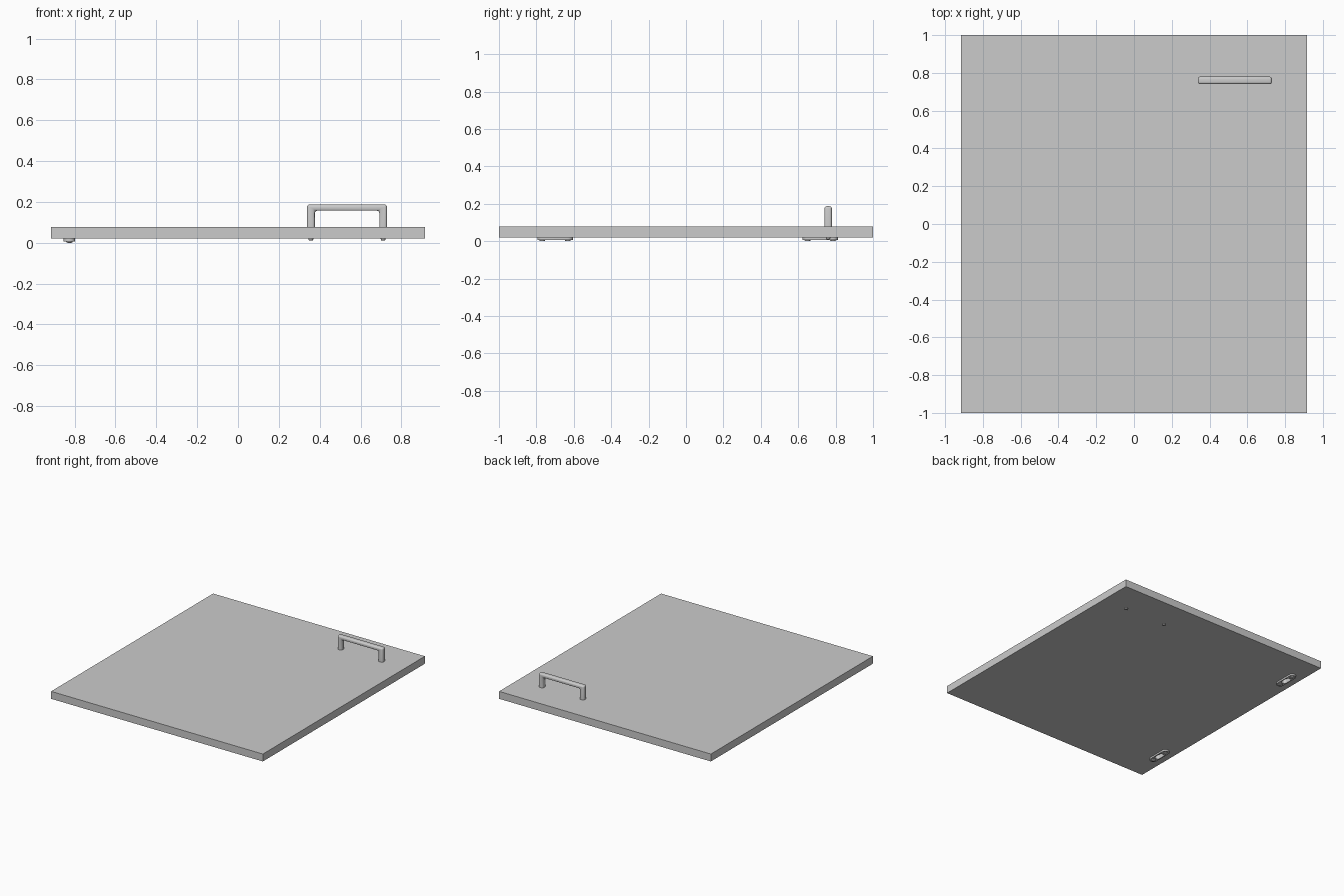
import bpy, bmesh, math

if "Cube" in bpy.data.objects:
    bpy.data.objects.remove(bpy.data.objects["Cube"])

def finish(name, bm, smooth=True):
    bmesh.ops.recalc_face_normals(bm, faces=bm.faces)
    me = bpy.data.meshes.new(name)
    bm.to_mesh(me)
    bm.free()
    ob = bpy.data.objects.new(name, me)
    bpy.context.collection.objects.link(ob)
    if smooth:
        bpy.ops.object.select_all(action='DESELECT')
        ob.select_set(True)
        bpy.context.view_layer.objects.active = ob
        bpy.ops.object.shade_smooth_by_angle(angle=math.radians(35))
    return ob

def prism(points, vec):
    bm = bmesh.new()
    face = bm.faces.new([bm.verts.new(p) for p in points])
    new = bmesh.ops.extrude_face_region(bm, geom=[face])['geom']
    bmesh.ops.translate(bm, vec=vec, verts=[v for v in new if isinstance(v, bmesh.types.BMVert)])
    return bm

def capsule(x, y, z, width, length, height):
    # stadium outline running along y
    r, pts = width / 2, []
    for sign, start in ((1, 0), (-1, math.pi)):
        for i in range(13):
            a = start + math.pi * i / 12
            pts.append((x + r * math.cos(a), y + sign * (length / 2 - r) + r * math.sin(a), z))
    return prism(pts, (0, 0, height))

def screw(name, x, y, z_low, z_high, r):
    # domed head facing down
    bm = bmesh.new()
    prof = [(0, z_low), (r * .6, z_low), (r * .9, z_low + (z_high - z_low) * .3), (r, z_high), (0, z_high)]
    vs = [bm.verts.new((x + a, y, z)) for a, z in prof]
    es = [bm.edges.new(p) for p in zip(vs, vs[1:])]
    bmesh.ops.spin(bm, geom=vs + es, cent=(x, y, 0), axis=(0, 0, 1), angle=2 * math.pi, steps=20)
    bmesh.ops.remove_doubles(bm, verts=bm.verts, dist=1e-5)
    return finish(name, bm)

def cut(ob, cutter):
    mod = ob.modifiers.new("slot", 'BOOLEAN')
    mod.operation = 'DIFFERENCE'
    mod.solver = 'EXACT'
    mod.object = cutter
    cutter.hide_render = True
    cutter.hide_viewport = True

# door panel
W, L, Z0, Z1 = 0.915, 1.0, 0.02, 0.078
panel = finish("door_panel", prism([(-W, -L, Z0), (W, -L, Z0), (W, L, Z0), (-W, L, Z0)], (0, 0, Z1 - Z0)), False)

# bar handle: U profile with rounded edges
xa, xb, top, leg, bar = 0.338, 0.73, 0.187, 0.038, 0.03
outline = [(xa, Z1), (xa + leg, Z1), (xa + leg, top - bar), (xb - leg, top - bar),
           (xb - leg, Z1), (xb, Z1), (xb, top), (xa, top)]
bm = prism([(x, 0.74, z) for x, z in outline], (0, 0.04, 0))
edges = [e for e in bm.edges if not all(v.co.z < Z1 + 1e-4 for v in e.verts)]
bmesh.ops.bevel(bm, geom=edges, offset=0.012, segments=4, profile=0.5, affect='EDGES', clamp_overlap=True)
finish("handle", bm)

# handle fixing screws on the underside
for i, x in enumerate((0.357, 0.711)):
    screw(f"handle_screw_{i + 1}", x, 0.76, 0.01, Z0, 0.012)

# two hinge plates on the underside, each slotted in the middle
for i, y in enumerate((-0.70, 0.718)):
    plate = finish(f"hinge_plate_{i + 1}", capsule(-0.826, y, 0.007, 0.056, 0.19, Z0 - 0.007))
    slot = finish(f"slot_cutter_{i + 1}", capsule(-0.826, y, -0.02, 0.04, 0.08, 0.06), False)
    cut(plate, slot)
    cut(panel, slot)
    for j, s in enumerate((-1, 1)):
        screw(f"hinge_screw_{i + 1}_{j + 1}", -0.826, y + s * 0.068, 0.0, 0.007, 0.016)
